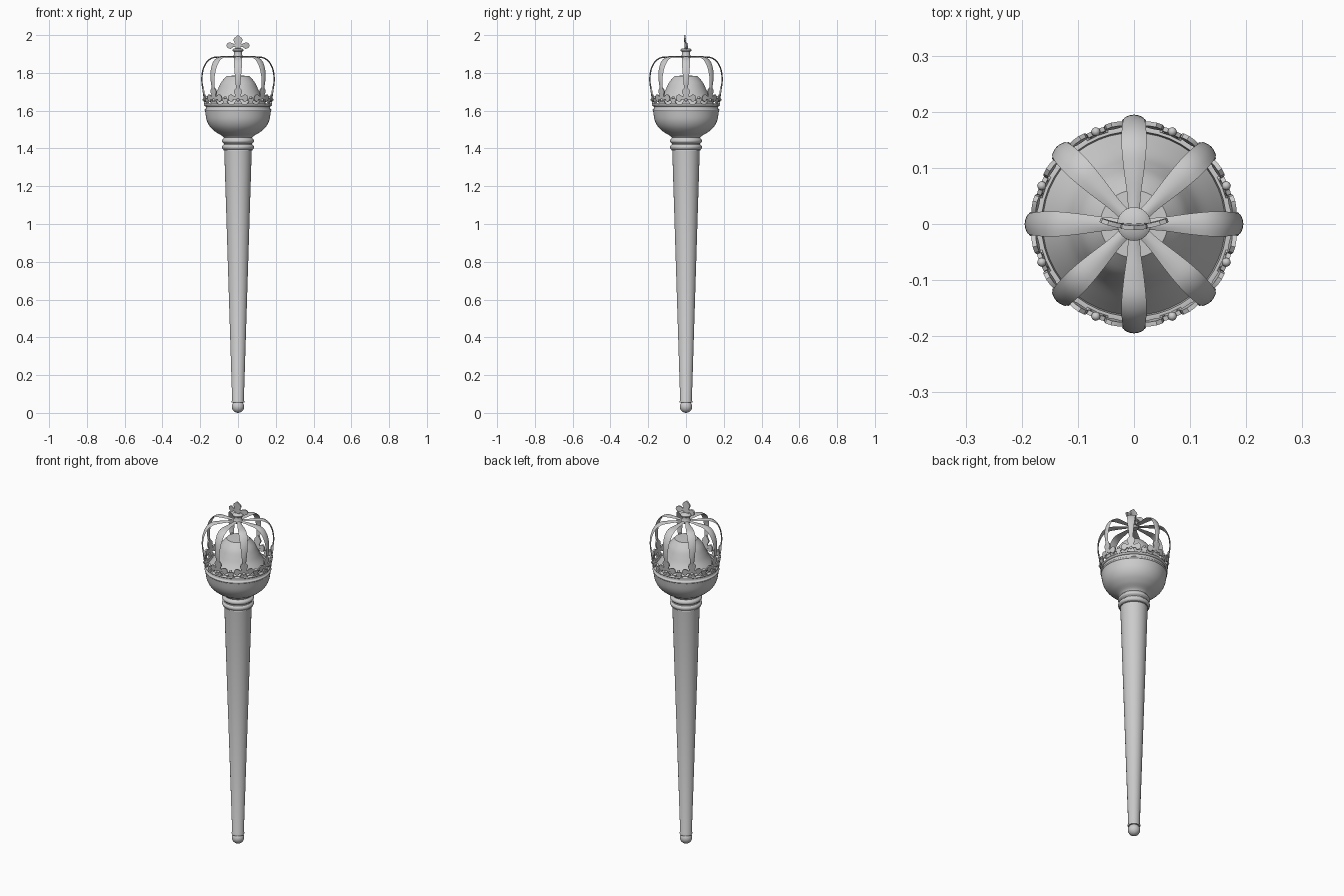
import bpy, bmesh
from math import sin, cos, pi, radians

if "Cube" in bpy.data.objects:
    bpy.data.objects.remove(bpy.data.objects["Cube"])


def finish(bm, name, angle=40):
    bmesh.ops.recalc_face_normals(bm, faces=bm.faces[:])
    me = bpy.data.meshes.new(name)
    bm.to_mesh(me)
    bm.free()
    ob = bpy.data.objects.new(name, me)
    bpy.context.collection.objects.link(ob)
    bpy.ops.object.select_all(action='DESELECT')
    ob.select_set(True)
    bpy.context.view_layer.objects.active = ob
    bpy.ops.object.shade_smooth_by_angle(angle=radians(angle))
    return ob


def lathe(name, profile, segs=48, angle=40):
    """Revolve (radius, z) points around the z axis."""
    bm = bmesh.new()
    vs = [bm.verts.new((r, 0, z)) for r, z in profile]
    es = [bm.edges.new(p) for p in zip(vs, vs[1:])]
    bmesh.ops.spin(bm, geom=vs + es, cent=(0, 0, 0), axis=(0, 0, 1),
                   angle=2 * pi, steps=segs, use_duplicate=False)
    bmesh.ops.remove_doubles(bm, verts=bm.verts[:], dist=1e-5)
    return finish(bm, name, angle)


def arc(r0, z0, rad, a0, a1, n=8):
    """Arc points for a profile, angles in degrees from the outward axis."""
    out = []
    for i in range(n + 1):
        a = radians(a0 + (a1 - a0) * i / n)
        out.append((max(r0 + rad * cos(a), 0), z0 + rad * sin(a)))
    return out


def smooth(pts, n=6):
    """Catmull-Rom through the points."""
    p = [pts[0]] + pts + [pts[-1]]
    out = []
    for i in range(1, len(p) - 2):
        for k in range(n):
            t = k / n
            out.append(tuple(0.5 * (2 * b + (c - a) * t + (2 * a - 5 * b + 4 * c - d) * t * t
                                    + (3 * b - a - 3 * c + d) * t ** 3)
                             for a, b, c, d in zip(*p[i - 1:i + 3])))
    return out + [pts[-1]]


def plate(bm, half, angle, radius, z, lean=0.12, thick=0.008, shift=0.0):
    """Mirrored flat ornament wrapped on a cylinder and leaning outward."""
    outline = half + [(-u, v) for u, v in reversed(half) if u > 1e-6]
    def place(u, v, d):
        a, r = angle + u / radius, radius + lean * v + d
        return (r * cos(a) , r * sin(a) + shift, z + v)
    rings = [[bm.verts.new(place(u, v, d)) for u, v in outline] for d in (-thick / 2, thick / 2)]
    caps = [bm.faces.new(r) for r in rings]
    n = len(outline)
    for i in range(n):
        j = (i + 1) % n
        bm.faces.new((rings[0][i], rings[0][j], rings[1][j], rings[1][i]))
    bmesh.ops.triangulate(bm, faces=caps)


# shaft with bottom ball
lathe("bottom_ball", arc(0, 0.033, 0.033, -90, 60) + [(0, 0.062)], 32)
lathe("shaft", [(0, 0.055), (0.033, 0.055), (0.034, 0.062), (0.031, 0.067), (0.073, 1.40), (0, 1.40)], 32)

# collar of two rolls
lathe("collar", [(0, 1.39), (0.078, 1.39)] + arc(0.071, 1.407, 0.014, -70, 70)
      + [(0.074, 1.425)] + arc(0.073, 1.44, 0.012, -70, 70) + [(0.074, 1.458), (0, 1.46)])

# bowl of the head
lathe("bowl", [(0, 1.45)] + smooth([(0.070, 1.45), (0.083, 1.466), (0.118, 1.487), (0.148, 1.515),
                                   (0.166, 1.55), (0.174, 1.597)]) + [(0, 1.60)])

# crown band with two rims
lathe("crown_band", [(0.16, 1.597)] + arc(0.171, 1.603, 0.006, -80, 80, 6) + [(0.170, 1.612), (0.171, 1.623)]
      + arc(0.173, 1.630, 0.006, -80, 80, 6) + [(0.165, 1.636), (0.16, 1.597)])

# inner cap
lathe("inner_cap", smooth([(0.168, 1.61), (0.148, 1.64), (0.122, 1.68), (0.106, 1.715), (0.089, 1.75),
                           (0.06, 1.784)], 4) + [(0, 1.786)])

# half outline of the lily ornament: foot, curled side lobe, pointed middle
lily = [(0, 0), (0.022, 0), (0.016, 0.012), (0.010, 0.021), (0.024, 0.024), (0.026, 0.017), (0.035, 0.012),
        (0.047, 0.018), (0.052, 0.030), (0.049, 0.043), (0.039, 0.051), (0.027, 0.048), (0.017, 0.039),
        (0.013, 0.046), (0.020, 0.062), (0.018, 0.075), (0.008, 0.087), (0, 0.096)]
small = [(0, 0), (0.022, 0), (0.013, 0.007), (0.011, 0.015), (0.017, 0.018), (0.016, 0.026),
         (0.008, 0.029), (0, 0.034)]

bm = bmesh.new()
for i in range(8):
    plate(bm, lily, i * pi / 4, 0.175, 1.635)
finish(bm, "crown_lilies", 30)

bm = bmesh.new()
for i in range(8):
    plate(bm, small, (i + 0.5) * pi / 4, 0.174, 1.635)
finish(bm, "small_points", 30)


# beads on the small points and at the lily hearts
def bead(bm, a, r, z, rad):
    res = bmesh.ops.create_uvsphere(bm, u_segments=12, v_segments=8, radius=rad)
    bmesh.ops.translate(bm, verts=res["verts"], vec=(r * cos(a), r * sin(a), z))


bm = bmesh.new()
for i in range(8):
    bead(bm, (i + 0.5) * pi / 4, 0.178, 1.670, 0.008)
    bead(bm, i * pi / 4, 0.180, 1.657, 0.008)
finish(bm, "beads")

# eight arched straps: (radius, z, half width)
path = smooth([(0.174, 1.645, 0.008), (0.183, 1.70, 0.009), (0.191, 1.76, 0.014), (0.185, 1.815, 0.019),
               (0.165, 1.857, 0.022), (0.135, 1.879, 0.022), (0.095, 1.884, 0.018), (0.05, 1.885, 0.012),
               (0.01, 1.887, 0.010)], 4)
bm = bmesh.new()
for i in range(8):
    a = i * pi / 4
    rows = []
    for k, (r, z, w) in enumerate(path):
        p, q = path[max(k - 1, 0)], path[min(k + 1, len(path) - 1)]
        dr, dz = q[0] - p[0], q[1] - p[1]
        L = (dr * dr + dz * dz) ** 0.5
        nr, nz = dz / L, -dr / L      # outward normal of the path
        row = []
        for s, h in ((-1, 0), (-0.5, 0.003), (0, 0.004), (0.5, 0.003), (1, 0), (0, -0.003)):
            rr, zz, t = r + nr * h, z + nz * h, s * w
            row.append(bm.verts.new((rr * cos(a) - t * sin(a), rr * sin(a) + t * cos(a), zz)))
        rows.append(row)
    for r0, r1 in zip(rows, rows[1:]):
        for k in range(6):
            j = (k + 1) % 6
            bm.faces.new((r0[k], r0[j], r1[j], r1[k]))
    bm.faces.new(rows[0])
    bm.faces.new(rows[-1])
finish(bm, "arched_straps")

# top knob and the lily finial above it
lathe("top_knob", [(0, 1.875), (0.022, 1.876), (0.026, 1.888), (0.021, 1.896), (0.022, 1.912),
                   (0.030, 1.916), (0.030, 1.922), (0.022, 1.929), (0, 1.932)], 24)
bm = bmesh.new()
big = [(u * 1.18, v * 0.86) for u, v in lily]
plate(bm, big, -pi / 2, 0.16, 1.9174, lean=0.05, shift=0.157)
finish(bm, "top_lily", 30)
